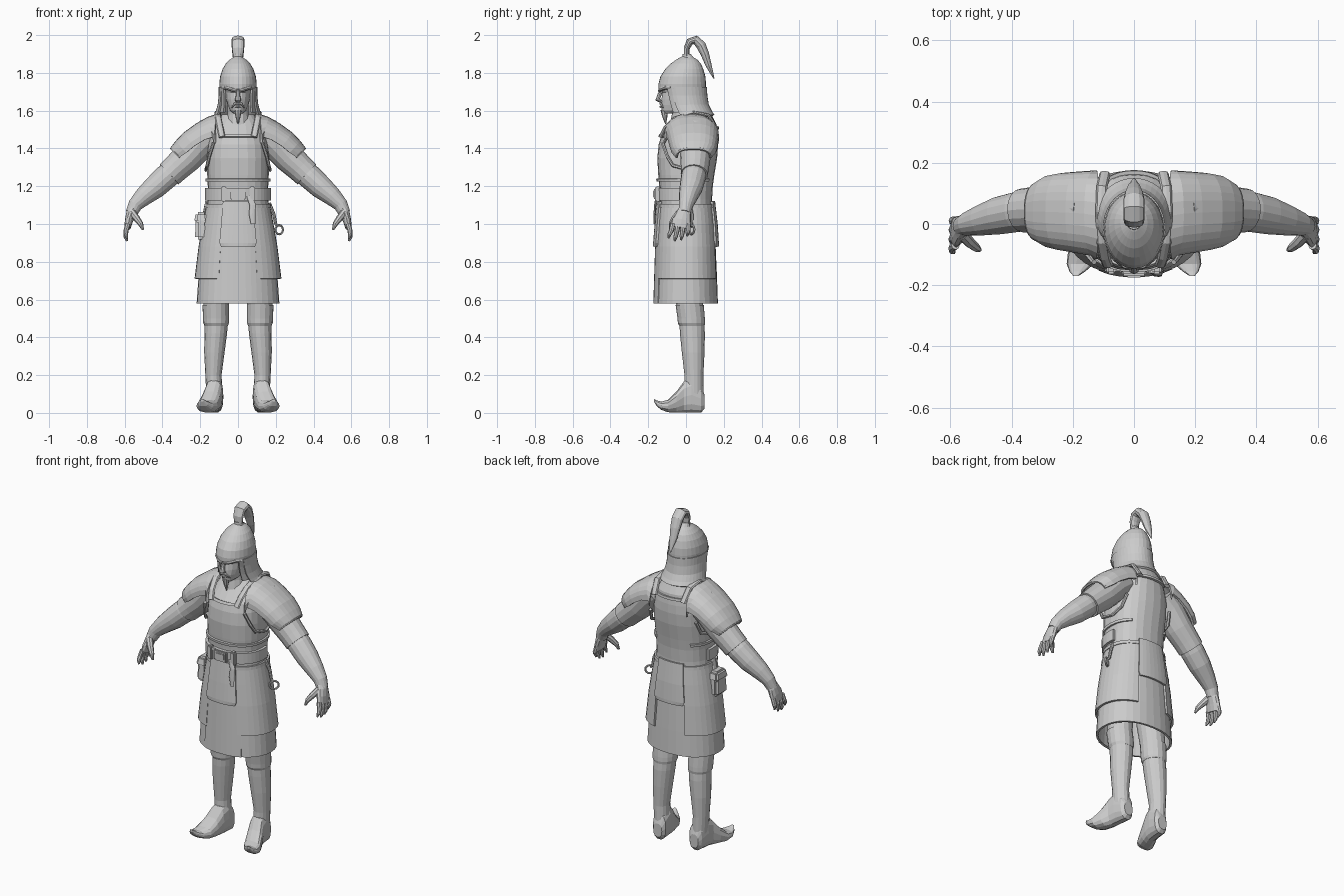
import bpy, bmesh, math
from mathutils import Vector

if "Cube" in bpy.data.objects:
    bpy.data.objects.remove(bpy.data.objects["Cube"], do_unlink=True)

grey = bpy.data.materials.new("plain grey")
grey.use_nodes = True
grey.diffuse_color = (0.6, 0.6, 0.6, 1)
grey.node_tree.nodes["Principled BSDF"].inputs["Base Color"].default_value = (0.6, 0.6, 0.6, 1)


def finish(name, bm, mirror=False, thick=0):
    bmesh.ops.recalc_face_normals(bm, faces=bm.faces)
    mesh = bpy.data.meshes.new(name)
    bm.to_mesh(mesh)
    bm.free()
    ob = bpy.data.objects.new(name, mesh)
    bpy.context.collection.objects.link(ob)
    mesh.materials.append(grey)
    if thick:
        s = ob.modifiers.new("thickness", 'SOLIDIFY')
        s.thickness, s.offset = thick, 0
    if mirror:
        ob.modifiers.new("mirror", 'MIRROR')
    return ob


def loft(name, rings, closed=True, **kw):
    """Skin a list of point rings; closed rings get end caps."""
    bm = bmesh.new()
    vs = [[bm.verts.new(p) for p in r] for r in rings]
    n = len(rings[0])
    for a, b in zip(vs, vs[1:]):
        for i in range(n if closed else n - 1):
            j = (i + 1) % n
            bm.faces.new((a[i], a[j], b[j], b[i]))
    if closed:
        bm.faces.new(vs[0])
        bm.faces.new(vs[-1])
    return finish(name, bm, **kw)


def power(v, e):
    return math.copysign(abs(v) ** e, v)


def body(name, levels, n=24, e=1.0, **kw):
    """Stack of level rings: (z, x centre, x radius, y front, y back)."""
    rings = []
    for z, xc, rx, y0, y1 in levels:
        t = [2 * math.pi * i / n for i in range(n)]
        rings.append([(xc + rx * power(math.sin(a), e),
                       (y0 + y1) / 2 - (y1 - y0) / 2 * power(math.cos(a), e), z) for a in t])
    return loft(name, rings, **kw)


def shell(name, levels, a0, a1, n=16, thick=0.012, e=0.9, **kw):
    """Open curved panel: levels (z, x radius, y front, y back), angle 0 is the front."""
    rings = []
    for z, rx, y0, y1 in levels:
        t = [math.radians(a0 + (a1 - a0) * i / n) for i in range(n + 1)]
        rings.append([(rx * power(math.sin(a), e),
                       (y0 + y1) / 2 - (y1 - y0) / 2 * power(math.cos(a), e), z) for a in t])
    return loft(name, rings, closed=False, thick=thick, **kw)


def tube(name, path, radii, ref=(0, 1, 0), n=12, **kw):
    """Tapered tube; radii are numbers or (along ref, across) pairs."""
    pts, rings = [Vector(p) for p in path], []
    for i, (p, r) in enumerate(zip(pts, radii)):
        t = (pts[min(i + 1, len(pts) - 1)] - pts[max(i - 1, 0)]).normalized()
        u = Vector(ref)
        u = (u - t * u.dot(t)).normalized()
        v = t.cross(u)
        ru, rv = r if isinstance(r, tuple) else (r, r)
        rings.append([p + u * ru * math.cos(2 * math.pi * k / n)
                      + v * rv * math.sin(2 * math.pi * k / n) for k in range(n)])
    return loft(name, rings, **kw)


def block(name, loc, size, bevel=0.01, taper=1.0, **kw):
    bm = bmesh.new()
    bmesh.ops.create_cube(bm, size=1)
    for v in bm.verts:
        k = taper if v.co.z > 0 else 1
        v.co = Vector((v.co.x * size[0] * k, v.co.y * size[1] * k, v.co.z * size[2])) + Vector(loc)
    bmesh.ops.bevel(bm, geom=bm.edges[:], offset=bevel, segments=2, affect='EDGES')
    return finish(name, bm, **kw)


# Legs, boot cuffs and upturned boots
body("leg", [(0.10, .125, .043, -.01, .093), (0.2, .13, .043, -.008, .092), (0.32, .125, .054, -.022, .098),
             (0.42, .118, .06, -.032, .1), (0.48, .115, .062, -.035, .096), (0.55, .117, .066, -.048, .09),
             (0.7, .107, .07, -.07, .09), (0.95, .09, .075, -.08, .09)], n=16, mirror=True)
body("boot_cuff", [(0.46, .115, .062, -.035, .098), (0.475, .116, .068, -.043, .101),
                   (0.5, .116, .069, -.045, .1), (0.57, .118, .07, -.055, .094)], n=16, mirror=True)
foot = []
for y, xc, w, lo, hi in [(.097, .12, .028, .02, .1), (.08, .12, .042, 0, .15), (.03, .125, .047, 0, .19),
                         (-.01, .13, .047, 0, .17), (-.05, .145, .052, 0, .115), (-.095, .162, .054, .003, .07),
                         (-.13, .175, .045, .015, .06), (-.155, .185, .026, .035, .066), (-.17, .19, .008, .06, .075)]:
    ang = [2 * math.pi * i / 14 for i in range(14)]
    foot.append([(xc + w * power(math.cos(a), .75), y,
                  (lo + hi) / 2 + (hi - lo) / 2 * power(math.sin(a), .8)) for a in ang])
loft("boot", foot, mirror=True)

# Torso armour and neck
body("torso", [(1.07, 0, .165, -.135, .138), (1.13, 0, .16, -.14, .138), (1.2, 0, .16, -.142, .142),
               (1.26, 0, .163, -.147, .15), (1.35, 0, .165, -.152, .165), (1.42, 0, .16, -.145, .17),
               (1.47, 0, .148, -.13, .168), (1.53, 0, .125, -.08, .16), (1.58, 0, .085, -.04, .135)], e=.85)
body("neck", [(1.5, 0, .07, -.09, .08), (1.58, 0, .058, -.075, .06), (1.68, 0, .055, -.08, .06)], n=14)
shell("neckline_trim", [(1.46, .153, -.142, .17), (1.475, .148, -.135, .17)], -36, 36)
shell("back_trim", [(1.50, .14, -.11, .17), (1.515, .135, -.1, .168)], 140, 220)
shell("chest_lower_edge", [(1.225, .166, -.15, .15), (1.24, .167, -.152, .152)], -140, 140, n=24)
tube("shoulder_strap", [(.085, -.135, 1.46), (.095, -.11, 1.51), (.105, -.06, 1.56), (.108, .04, 1.59),
                        (.105, .12, 1.575), (.095, .165, 1.5)], [(.018, .01)] * 6, ref=(1, 0, 0), n=8, mirror=True)
tube("armhole_trim", [(.13, -.125, 1.43), (.152, -.1, 1.36), (.163, -.07, 1.31), (.17, .02, 1.285),
                      (.163, .09, 1.31), (.15, .12, 1.38)], [.009] * 6, ref=(0, 0, 1), n=6, mirror=True)

# Arched shoulder plates
plate = []
for x, z, h, nx, nz, y0, y1 in [(.115, 1.575, .15, -.06, 1, -.115, .168), (.16, 1.56, .105, .3, .95, -.1, .168),
                                (.22, 1.525, .09, .5, .87, -.09, .165), (.285, 1.478, .085, .62, .78, -.08, .16),
                                (.325, 1.435, .078, .68, .73, -.07, .152), (.352, 1.4, .064, .7, .71, -.05, .13)]:
    row = []
    for i in range(15):
        a = math.radians(-90 + 180 * i / 14)
        drop = h * (1 - abs(math.cos(a)) ** .8)
        row.append((x - nx * drop, (y0 + y1) / 2 + (y1 - y0) / 2 * power(math.sin(a), .8), z - nz * drop))
    plate.append(row)
loft("shoulder_plate", plate, closed=False, thick=.014, mirror=True)
rim = plate[-1]
tube("shoulder_plate_rim", rim, [.008] * len(rim), ref=(.7, 0, .7), n=6, mirror=True)

# Arms, cuffs and hands
tube("upper_arm", [(.14, .05, 1.48), (.2, .05, 1.43), (.27, .05, 1.35), (.33, .047, 1.295), (.365, .044, 1.262)],
     [.09, .088, .08, .074, .072], n=16, mirror=True)
tube("forearm", [(.345, .045, 1.28), (.38, .04, 1.25), (.44, .028, 1.195), (.5, .012, 1.145),
                 (.545, .0, 1.1), (.563, -.008, 1.06)],
     [.062, .066, .062, .05, .038, .032], n=16, mirror=True)
tube("palm", [(.553, -.005, 1.085), (.566, -.012, 1.055), (.577, -.022, 1.02), (.585, -.03, .98)],
     [(.03, .028), (.04, .026), (.05, .022), (.05, .017)], mirror=True)
for i, (y, tip) in enumerate([(-.07, .925), (-.043, .91), (-.016, .915), (.01, .935)]):
    tube(f"finger_{i + 1}", [(.583, y, 1.0), (.593, y * 1.1, .965), (.594, y * 1.2 - .004, tip + .02),
                             (.588, y * 1.25 - .006, tip)], [.014, .013, .011, .005], n=8, mirror=True)
tube("thumb", [(.56, -.035, 1.06), (.537, -.06, 1.03), (.515, -.078, 1.0), (.503, -.085, .97)],
     [.02, .018, .014, .006], n=8, mirror=True)

# Layered skirt: full under-skirt, side panels, short front and back flaps
shell("under_skirt", [(1.1, .155, -.13, .132), (.9, .185, -.148, .15), (.72, .203, -.157, .158),
                      (.58, .213, -.163, .163)], 0, 360, n=32)
shell("side_skirt", [(1.1, .163, -.14, .142), (1.0, .182, -.148, .152), (.88, .203, -.156, .16),
                     (.71, .224, -.162, .166)], 24, 156, n=14, mirror=True)
shell("center_panel", [(.9, .19, -.158, .16), (.58, .213, -.168, .168)], -30, 33, n=8, thick=.01)
for name, a in (("front_flap", 0), ("back_flap", 180)):
    shell(name, [(1.12, .17, -.148, .148), (1.0, .19, -.16, .162), (.9, .21, -.168, .168),
                 (.88, .19, -.168, .168)], a - 25, a + 25, n=8)
shell("waist_rim", [(1.085, .17, -.145, .147), (1.105, .168, -.145, .145)], 0, 360, n=32)

# Belt, buckle, strap end, pouch and hanging ring
shell("belt", [(1.125, .168, -.15, .148), (1.19, .168, -.152, .15)], -100, 100, n=24, thick=.016)
block("buckle", (0, -.16, 1.158), (.08, .02, .065), .006)
block("buckle_plate", (0, -.17, 1.158), (.05, .01, .038), .003)
block("belt_loop", (.075, -.148, 1.158), (.03, .03, .08), .006, mirror=True)
tube("strap_end", [(.06, -.155, 1.15), (.078, -.163, 1.1), (.075, -.166, 1.05), (.08, -.168, 1.0)],
     [(.015, .006), (.017, .006), (.017, .006), (.012, .005)], ref=(1, 0, 0), n=8)
block("pouch", (-.193, -.02, .98), (.07, .11, .125), .015, taper=.85)
block("pouch_flap", (-.195, -.02, 1.035), (.075, .115, .055), .012, taper=.75)
tube("pouch_strap", [(-.165, -.02, 1.12), (-.182, -.02, 1.04)], [(.02, .008)] * 2, n=8)
tube("hanger", [(.165, .02, 1.11), (.19, .03, 1.05), (.2, .03, 1.0), (.212, .03, .985)], [.01, .009, .008, .006], n=8)
bpy.ops.mesh.primitive_torus_add(major_radius=.024, minor_radius=.006, major_segments=16, minor_segments=6,
                                 location=(.218, .03, .97), rotation=(math.pi / 2, 0, .6))
bpy.context.object.name = "hanging_ring"
bpy.context.object.data.materials.append(grey)

# Head and face
body("head", [(1.585, 0, .022, -.115, -.06), (1.6, 0, .042, -.128, .02), (1.63, 0, .055, -.132, .06),
              (1.66, 0, .064, -.13, .08), (1.695, 0, .068, -.124, .085), (1.715, 0, .072, -.138, .085),
              (1.75, 0, .075, -.138, .085)], n=20)
tube("nose", [(0, -.125, 1.715), (0, -.14, 1.685), (0, -.15, 1.658), (0, -.128, 1.645)],
     [(.009, .008), (.01, .011), (.017, .013), (.012, .006)], ref=(1, 0, 0), n=8)
tube("brow", [(.006, -.14, 1.705), (.03, -.137, 1.712), (.06, -.112, 1.722), (.08, -.08, 1.72)],
     [.009, .01, .011, .009], ref=(0, 0, 1), n=8, mirror=True)
tube("mustache", [(0, -.135, 1.64), (.018, -.133, 1.636), (.034, -.122, 1.615)],
     [.006, .007, .003], ref=(0, 0, 1), n=6, mirror=True)
tube("lower_lip", [(-.02, -.125, 1.622), (0, -.134, 1.621), (.02, -.125, 1.622)],
     [.003, .006, .003], ref=(0, 0, 1), n=6)
tube("beard", [(0, -.115, 1.605), (0, -.112, 1.57), (0, -.108, 1.53)], [.02, .014, .003], n=8)

# Helmet dome, neck guard and crest
body("helmet_dome", [(1.715, 0, .097, -.146, .106), (1.74, 0, .099, -.146, .106), (1.78, 0, .095, -.136, .103),
                     (1.82, 0, .082, -.11, .092), (1.85, 0, .064, -.08, .078), (1.87, 0, .044, -.052, .06),
                     (1.885, 0, .022, -.025, .035), (1.892, 0, .008, -.005, .015)], n=28)
shell("neck_guard", [(1.725, .096, -.14, .105), (1.68, .096, -.13, .107), (1.63, .102, -.115, .115),
                     (1.595, .112, -.1, .132), (1.575, .12, -.09, .145)], 62, 298, n=24, e=1)
shell("cheek_guard", [(1.72, .095, -.14, .1), (1.68, .09, -.13, .1), (1.63, .09, -.115, .1),
                      (1.59, .095, -.1, .1)], 50, 80, n=5, e=1, mirror=True)
body("crest_base", [(1.875, 0, .03, -.02, .045), (1.9, 0, .022, -.018, .025)], n=12)
tube("crest", [(0, .002, 1.88), (0, .004, 1.93), (0, .02, 1.965), (0, .05, 1.975), (0, .08, 1.945),
               (0, .1, 1.9), (0, .12, 1.84), (0, .148, 1.77)],
     [(.024, .014), (.032, .016), (.035, .02), (.035, .024), (.034, .026), (.03, .022), (.022, .016), (.003, .003)],
     ref=(1, 0, 0), n=12)
